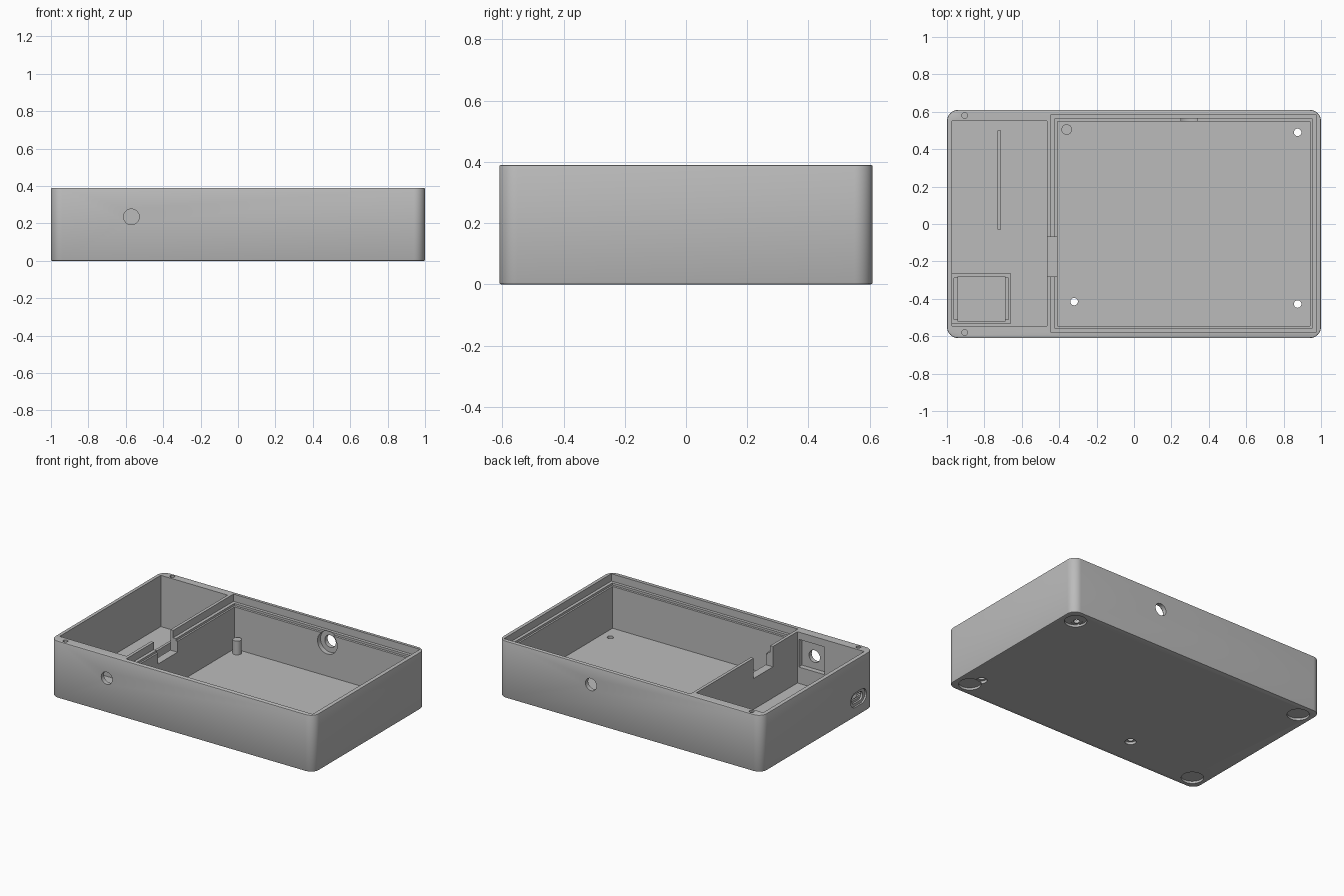
import bpy, bmesh, math
from mathutils import Matrix, Vector

old = bpy.data.objects.get("Cube")
if old:
    bpy.data.objects.remove(old, do_unlink=True)

grey = bpy.data.materials.new("plain grey")
grey.use_nodes = True
grey.diffuse_color = (0.5, 0.5, 0.5, 1)
grey.node_tree.nodes["Principled BSDF"].inputs["Base Color"].default_value = (0.5, 0.5, 0.5, 1)


def finish(bm, name):
    mesh = bpy.data.meshes.new(name)
    bm.to_mesh(mesh)
    bm.free()
    mesh.materials.append(grey)
    ob = bpy.data.objects.new(name, mesh)
    bpy.context.collection.objects.link(ob)
    return ob


def block_mesh(x, y, z):
    """Box between (low, high) pairs on each axis."""
    bm = bmesh.new()
    bmesh.ops.create_cube(bm, size=1)
    for v in bm.verts:
        v.co = Vector([(r[0] + r[1]) / 2 + c * (r[1] - r[0]) for c, r in zip(v.co, (x, y, z))])
    return bm


def block(name, x, y, z):
    return finish(block_mesh(x, y, z), name)


def rod(name, centre, radius, length, axis="Z", sides=32):
    bm = bmesh.new()
    turn = {"X": Matrix.Rotation(math.pi / 2, 4, "Y"),
            "Y": Matrix.Rotation(math.pi / 2, 4, "X"), "Z": Matrix()}[axis]
    bmesh.ops.create_cone(bm, cap_ends=True, segments=sides, radius1=radius, radius2=radius,
                          depth=length, matrix=Matrix.Translation(centre) @ turn)
    return finish(bm, name)


def round_slot(name, x, y, z):
    """Stadium-shaped bar running along x."""
    bm = block_mesh(x, y, z)
    edges = [e for e in bm.edges if abs(e.verts[0].co.x - e.verts[1].co.x) > 1e-4]
    bmesh.ops.bevel(bm, geom=edges, offset=(z[1] - z[0]) * 0.49, segments=8,
                    profile=0.5, affect="EDGES")
    return finish(bm, name)


def combine(target, tool, operation="DIFFERENCE"):
    mod = target.modifiers.new("shape", "BOOLEAN")
    mod.operation, mod.solver, mod.object = operation, "EXACT", tool
    bpy.context.view_layer.objects.active = target
    bpy.ops.object.modifier_apply(modifier=mod.name)
    bpy.data.objects.remove(tool, do_unlink=True)


TOP, FLOOR = 0.39, 0.038

# Outer shell with rounded corners and softened rims
bm = block_mesh((-1, 1), (-0.61, 0.61), (0, TOP))
upright = [e for e in bm.edges if abs(e.verts[0].co.z - e.verts[1].co.z) > 0.1]
bmesh.ops.bevel(bm, geom=upright, offset=0.06, segments=10, profile=0.5, affect="EDGES")
rims = [e for e in bm.edges if abs(e.verts[0].co.z - e.verts[1].co.z) < 1e-4]
bmesh.ops.bevel(bm, geom=rims, offset=0.006, segments=2, profile=0.5, affect="EDGES")
case = finish(bm, "case")

# Two compartments, the large one with a stepped lid seat
for x, y, z in (((-0.973, -0.465), (-0.545, 0.552), FLOOR),
                ((-0.41, 0.94), (-0.545, 0.548), FLOOR),
                ((-0.422, 0.952), (-0.56, 0.564), TOP - 0.065),
                ((-0.444, 0.973), (-0.58, 0.585), TOP - 0.05)):
    combine(case, block("pocket", x, y, (z, 0.5)))

# Cable notch in the divider
combine(case, block("notch", (-0.48, -0.4), (-0.28, -0.07), (0.25, 0.5)))

# Front wall: square recess and button hole
combine(case, block("recess", (-0.67, -0.475), (-0.58, -0.5), (0.15, 0.34)))
combine(case, rod("hole", (-0.57, -0.6, 0.235), 0.042, 0.2, "Y"))

# Back wall: hole with a wide inner counterbore
combine(case, rod("hole", (0.295, 0.6, 0.265), 0.042, 0.2, "Y"))
combine(case, rod("bore", (0.295, 0.53, 0.265), 0.075, 0.1, "Y"))

# End wall: port opening with a shallow outer surround
combine(case, round_slot("surround", (-1.1, -0.988), (-0.53, -0.36), (0.065, 0.165)))
combine(case, round_slot("port", (-1.1, -0.9), (-0.505, -0.385), (0.085, 0.145)))

# Lid screw holes in the rim, and foot recesses underneath
for side in (-1, 1):
    combine(case, rod("screw_hole", (-0.905, side * 0.58, TOP), 0.016, 0.2, sides=12))
    for end in (-1, 1):
        combine(case, rod("foot_recess", (end * 0.9, side * 0.51, 0), 0.07, 0.03))

# Mounting holes through the floor, counterbored below
for x, y in ((0.875, 0.49), (0.875, -0.428), (-0.32, -0.415)):
    combine(case, rod("mount_hole", (x, y, 0), 0.02, 0.2, sides=24))
    combine(case, rod("mount_bore", (x, y, 0), 0.035, 0.036, sides=24))

bpy.ops.object.select_all(action="DESELECT")
case.select_set(True)
bpy.context.view_layer.objects.active = case
bpy.ops.object.shade_smooth_by_angle(angle=math.radians(30))

# Locating post in the large compartment
post = rod("locating_post", (-0.36, 0.505, 0.083), 0.028, 0.1)
bpy.ops.object.select_all(action="DESELECT")
post.select_set(True)
bpy.context.view_layer.objects.active = post
bpy.ops.object.shade_smooth_by_angle(angle=math.radians(30))

# Small compartment: upright rib and the port board cradle
block("board_rib", (-0.73, -0.712), (-0.03, 0.5), (FLOOR - 0.005, 0.1))
cradle = block("board_cradle", (-0.975, -0.658), (-0.532, -0.265), (FLOOR - 0.005, 0.1))
combine(cradle, block("pocket", (-0.94, -0.69), (-0.52, -0.28), (0.06, 0.2)))
combine(cradle, block("ledge", (-0.963, -0.67), (-0.51, -0.29), (0.085, 0.2)))
